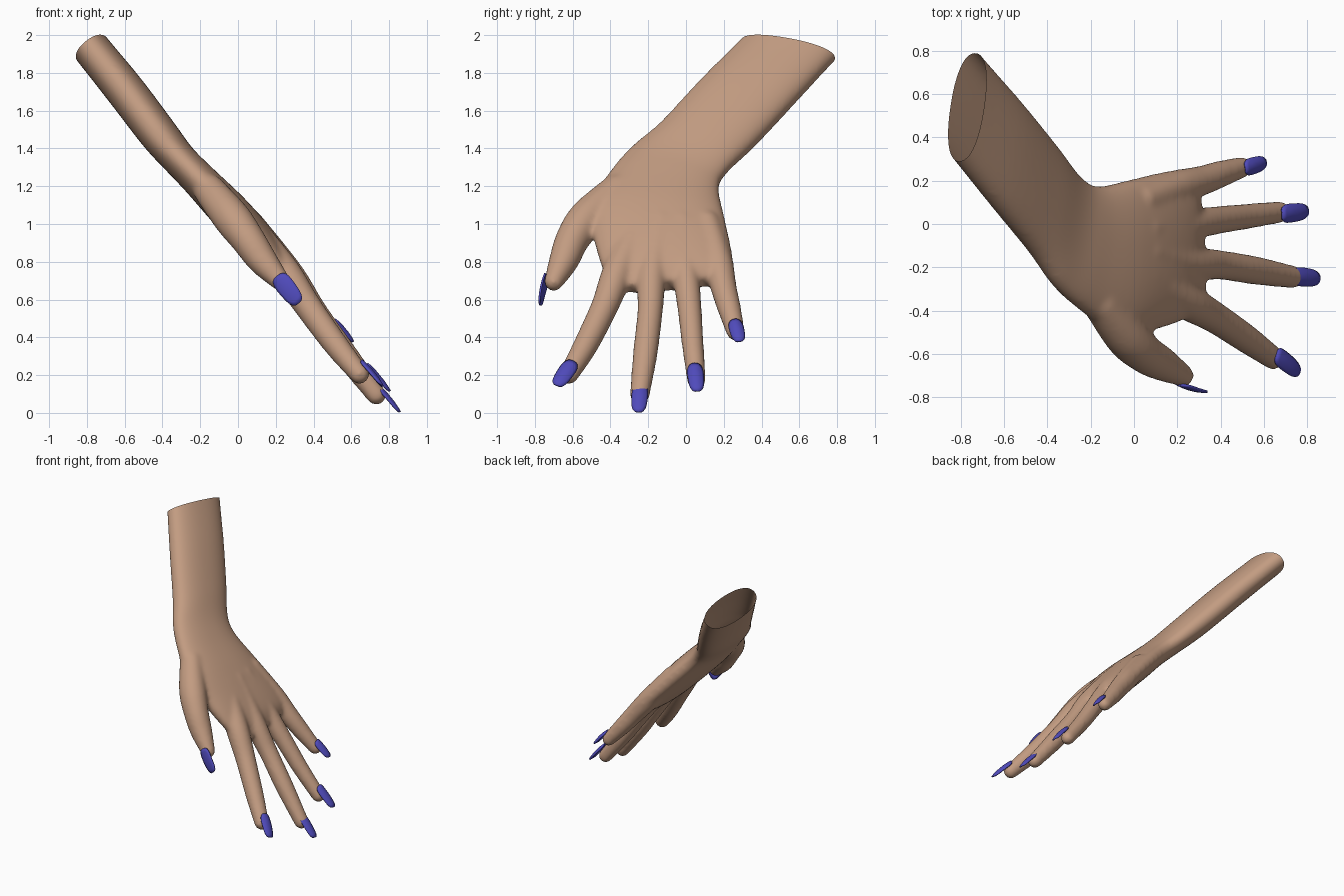
import bpy, bmesh, math
from mathutils import Vector

if "Cube" in bpy.data.objects:
    bpy.data.objects.remove(bpy.data.objects["Cube"])

N = Vector((0.778, 0, 0.628))            # direction the back of the hand faces


def P(y, z, off=0.0):
    """Point on the tilted hand plane, lifted by off towards the back of the hand."""
    return Vector((-0.785 + 0.807 * (1.94 - z) + off / 0.778, y, z))


def material(name, col):
    m = bpy.data.materials.new(name)
    m.diffuse_color = (*col, 1)
    m.use_nodes = True
    m.node_tree.nodes["Principled BSDF"].inputs["Base Color"].default_value = m.diffuse_color
    return m


skin = material("skin", (0.54, 0.33, 0.22))
polish = material("polish", (0.08, 0.07, 0.5))


def spline(pts, t):
    """Catmull-Rom through tuples of numbers, t in 0..1."""
    k = t * (len(pts) - 1)
    i = min(int(k), len(pts) - 2)
    f = k - i
    a, b, c, d = (pts[max(0, min(j, len(pts) - 1))] for j in range(i - 1, i + 3))
    return [0.5 * (2 * q + (r - p) * f + (2 * p - 5 * q + 4 * r - s) * f * f
                   + (3 * q - p - 3 * r + s) * f ** 3) for p, q, r, s in zip(a, b, c, d)]


def add_obj(name, bm, mat):
    me = bpy.data.meshes.new(name)
    bm.to_mesh(me)
    bm.free()
    me.materials.append(mat)
    ob = bpy.data.objects.new(name, me)
    bpy.context.collection.objects.link(ob)
    return ob


bm = bmesh.new()

# Forearm and palm: left y,z  right y,z  half thickness  offset
sections = [
    (.50, 2.18, .98, 2.07, .100, 0),
    (.29, 1.97, .775, 1.86, .100, 0),
    (.07, 1.75, .58, 1.65, .104, 0),
    (-.14, 1.525, .375, 1.43, .102, -.008),
    (-.29, 1.40, .225, 1.285, .092, -.006),
    (-.40, 1.275, .175, 1.19, .094, .008),
    (-.51, 1.10, .205, 1.03, .105, .028),
    (-.49, .93, .240, .87, .100, .042),
    (-.445, .77, .255, .75, .083, .048),
    (-.385, .65, .235, .70, .050, .045),
]
SEG, STEPS = 48, 45
rings = []
for s in range(STEPS + 1):
    ly, lz, ry, rz, h, off = spline(sections, s / STEPS)
    a, b = P(ly, lz, off), P(ry, rz, off)
    mid, half = (a + b) / 2, (b - a) / 2
    ring = []
    for k in range(SEG):
        c, sn = math.cos(math.tau * k / SEG), math.sin(math.tau * k / SEG)
        ring.append(bm.verts.new(mid + half * math.copysign(abs(c) ** .9, c)
                                 + N * h * math.copysign(abs(sn) ** .85, sn)))
    rings.append(ring)
for r0, r1 in zip(rings, rings[1:]):
    for k in range(SEG):
        bm.faces.new((r0[k], r0[(k + 1) % SEG], r1[(k + 1) % SEG], r1[k]))
bm.faces.new(rings[0])
bm.faces.new(rings[-1])
bmesh.ops.recalc_face_normals(bm, faces=bm.faces)

# Fingers, thumb: chains of balls given as y, z, offset, radius
digits = [
    [(-.24, 1.0, .06, .075), (-.355, .76, .055, .084), (-.43, .565, .035, .074),
     (-.53, .36, .022, .067), (-.62, .205, .022, .054)],
    [(-.13, 1.0, .065, .080), (-.18, .74, .065, .080), (-.19, .54, .045, .069),
     (-.215, .32, .03, .067), (-.245, .095, .022, .054)],
    [(-.02, 1.0, .065, .075), (.0, .74, .06, .073), (.02, .54, .045, .065),
     (.035, .37, .03, .060), (.055, .175, .025, .052)],
    [(.11, 1.0, .05, .075), (.17, .80, .05, .078), (.20, .66, .05, .070),
     (.23, .55, .048, .063), (.262, .43, .05, .050)],
    [(-.37, 1.18, .015, .085), (-.52, 1.035, .015, .100), (-.60, .92, .01, .091),
     (-.645, .81, .0, .080), (-.70, .695, .005, .052)],
]
for d in digits:
    for i in range(41):
        y, z, off, r = spline(d, i / 40)
        geo = bmesh.ops.create_icosphere(bm, subdivisions=3, radius=r)
        bmesh.ops.translate(bm, verts=geo["verts"], vec=P(y, z, off))

raw = add_obj("hand_raw", bm, skin)
rm = raw.modifiers.new("blend", 'REMESH')
rm.mode, rm.voxel_size = 'VOXEL', 0.012
sm = raw.modifiers.new("soften", 'SMOOTH')
sm.factor, sm.iterations = 0.5, 18

# Bake the blended skin and cut the forearm off, leaving it open and hollow
dg = bpy.context.evaluated_depsgraph_get()
bm = bmesh.new()
bm.from_mesh(raw.evaluated_get(dg).to_mesh())
bpy.data.objects.remove(raw)
cut = N.cross(P(.79, 1.87) - P(.29, 1.96))
if cut.z < 0:
    cut.negate()
bmesh.ops.recalc_face_normals(bm, faces=bm.faces)
bmesh.ops.bisect_plane(bm, geom=bm.verts[:] + bm.edges[:] + bm.faces[:],
                       plane_co=P(.54, 1.922), plane_no=cut, clear_outer=True)
hand = add_obj("hand", bm, skin)


# Long painted nails: base point, tip point, facing direction, half width
def nail(name, base, tip, up, w, curve=.018):
    base, tip = Vector(base), Vector(tip)
    mid, fwd = (base + tip) / 2, (tip - base) / 2
    side = fwd.cross(up).normalized()
    up = side.cross(fwd).normalized()
    bm = bmesh.new()
    loops, n = [], 28
    for r in (1, .75, .5, .25):
        loop = []
        for k in range(n):
            c, s = math.cos(math.tau * k / n), math.sin(math.tau * k / n)
            u = r * math.copysign(abs(c) ** .65, c)
            v = r * math.copysign(abs(s) ** .65, s) * (1 - .1 * u)
            loop.append(bm.verts.new(mid + fwd * u + side * w * v
                                     + up * (.008 - curve * v * v - .008 * u * u)))
        loops.append(loop)
    for a, b in zip(loops, loops[1:]):
        for k in range(n):
            bm.faces.new((a[k], a[(k + 1) % n], b[(k + 1) % n], b[k]))
    bm.faces.new(loops[-1])
    bmesh.ops.recalc_face_normals(bm, faces=bm.faces)
    ob = add_obj(name, bm, polish)
    so = ob.modifiers.new("thickness", 'SOLIDIFY')
    so.thickness, so.offset = 0.010, 0
    return ob


parts = [
    hand,
    nail("index_nail", (.66, -.60, .275), (.765, -.685, .145), N, .043),
    nail("middle_nail", (.74, -.24, .15), (.858, -.252, .005), N, .040),
    nail("ring_nail", (.685, .045, .262), (.805, .060, .115), N, .040),
    nail("little_nail", (.515, .257, .495), (.61, .285, .378), N, .036),
    nail("thumb_nail", (.208, -.742, .725), (.322, -.775, .58), Vector((-.1, -1, -.1)), .048, .01),
]
for ob in parts:
    ob.select_set(True)
bpy.context.view_layer.objects.active = hand
bpy.ops.object.shade_smooth_by_angle(angle=math.radians(50))
